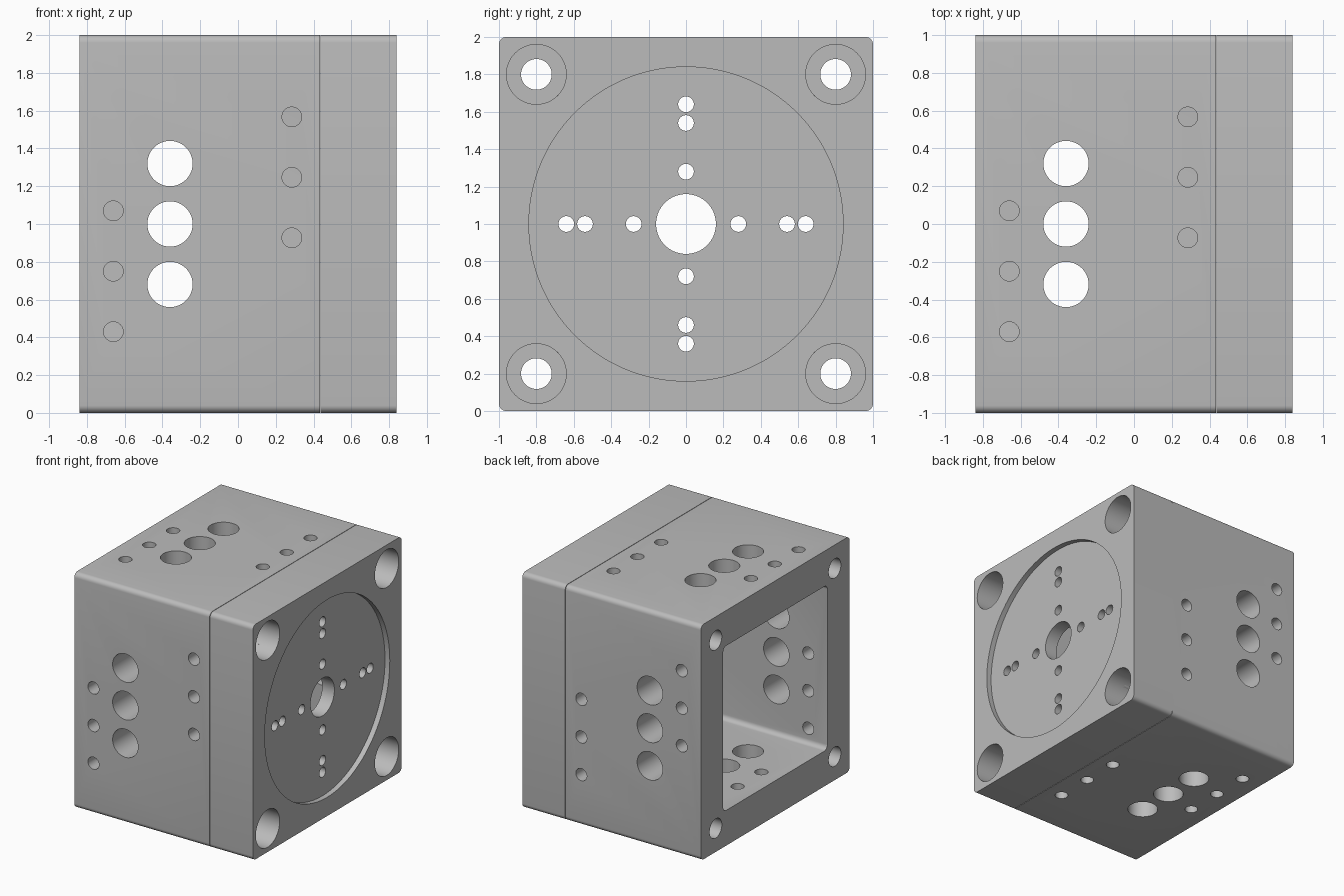
import bpy, bmesh, math
from mathutils import Matrix, Vector

default = bpy.data.objects.get("Cube")
if default:
    bpy.data.objects.remove(default, do_unlink=True)

grey = bpy.data.materials.new("machined grey")
grey.use_nodes = True
colour = (0.5, 0.5, 0.5, 1)
grey.diffuse_color = colour
grey.node_tree.nodes["Principled BSDF"].inputs["Base Color"].default_value = colour

LEFT, SEAM, RIGHT = -0.84, 0.435, 0.84
BOLT = 0.8
CORNERS = [(y, z) for y in (-BOLT, BOLT) for z in (-BOLT, BOLT)]


def block(bm, x0, x1, half, radius):
    """Square prism along x with rounded long edges."""
    mat = Matrix.Translation(((x0 + x1) / 2, 0, 0)) @ Matrix.Diagonal((x1 - x0, 2 * half, 2 * half, 1))
    verts = bmesh.ops.create_cube(bm, size=1, matrix=mat)["verts"]
    edges = {e for v in verts for e in v.link_edges
             if abs(e.verts[0].co.x - e.verts[1].co.x) > 0.01}
    bmesh.ops.bevel(bm, geom=list(edges), offset=radius, segments=6,
                    profile=0.5, affect="EDGES")


def drill(bm, start, end, radius, sides=48):
    """Cylinder from start to end."""
    a, b = Vector(start), Vector(end)
    turn = (b - a).to_track_quat("Z", "Y").to_matrix().to_4x4()
    bmesh.ops.create_cone(bm, cap_ends=True, segments=sides, radius1=radius,
                          radius2=radius, depth=(b - a).length,
                          matrix=Matrix.Translation((a + b) / 2) @ turn)


def make(name, bm):
    bmesh.ops.recalc_face_normals(bm, faces=bm.faces[:])
    mesh = bpy.data.meshes.new(name)
    bm.to_mesh(mesh)
    bm.free()
    mesh.materials.append(grey)
    obj = bpy.data.objects.new(name, mesh)
    bpy.context.collection.objects.link(obj)
    return obj


def cut(obj, bm):
    """Subtract the tool shapes, then discard the tool."""
    tool = make("cutter", bm)
    tool.hide_render = True
    bpy.context.view_layer.objects.active = obj
    mod = obj.modifiers.new("cut", "BOOLEAN")
    mod.operation, mod.solver, mod.object = "DIFFERENCE", "EXACT", tool
    bpy.ops.object.modifier_apply(modifier=mod.name)
    bpy.data.objects.remove(tool, do_unlink=True)


def finish(obj):
    obj.location.z = 1
    bpy.ops.object.select_all(action="DESELECT")
    obj.select_set(True)
    bpy.context.view_layer.objects.active = obj
    bpy.ops.object.shade_smooth_by_angle(angle=math.radians(30))


# Housing: open square tube
bm = bmesh.new()
block(bm, LEFT, SEAM - 0.002, 1, 0.04)
housing = make("housing", bm)
bm = bmesh.new()
block(bm, LEFT - 0.1, SEAM + 0.1, 0.7, 0.04)
cut(housing, bm)

# Port and screw holes, repeated around the four walls
bm = bmesh.new()
holes = [(-0.36, z, 0.12) for z in (-0.32, 0, 0.32)]
for step in (-0.32, 0, 0.32):
    holes += [(-0.66, step - 0.25, 0.052), (0.285, step + 0.247, 0.052)]
for quarter in range(4):
    spin = Matrix.Rotation(-quarter * math.pi / 2, 3, "X")
    for x, z, radius in holes:
        drill(bm, spin @ Vector((x, -0.65, z)), spin @ Vector((x, -1.1, z)), radius)
for y, z in CORNERS:
    drill(bm, (LEFT - 0.1, y, z), (SEAM + 0.1, y, z), 0.082)
cut(housing, bm)
finish(housing)

# End cover: hollow behind, round recess and counterbores in its face
bm = bmesh.new()
block(bm, SEAM + 0.002, RIGHT, 1, 0.04)
cover = make("end_cover", bm)
bm = bmesh.new()
block(bm, SEAM - 0.1, 0.68, 0.7, 0.04)
drill(bm, (0.795, 0, 0), (RIGHT + 0.1, 0, 0), 0.84, 128)
for y, z in CORNERS:
    drill(bm, (0.6, y, z), (RIGHT + 0.1, y, z), 0.16)
cut(cover, bm)

# Centre bore, cross of small holes and bolt holes
bm = bmesh.new()
drill(bm, (0.3, 0, 0), (1, 0, 0), 0.16, 64)
for quarter in range(4):
    spin = Matrix.Rotation(quarter * math.pi / 2, 3, "X")
    for reach in (0.28, 0.54, 0.64):
        drill(bm, spin @ Vector((0.3, reach, 0)), spin @ Vector((1, reach, 0)), 0.042, 32)
for y, z in CORNERS:
    drill(bm, (0.3, y, z), (1, y, z), 0.082)
cut(cover, bm)
finish(cover)
